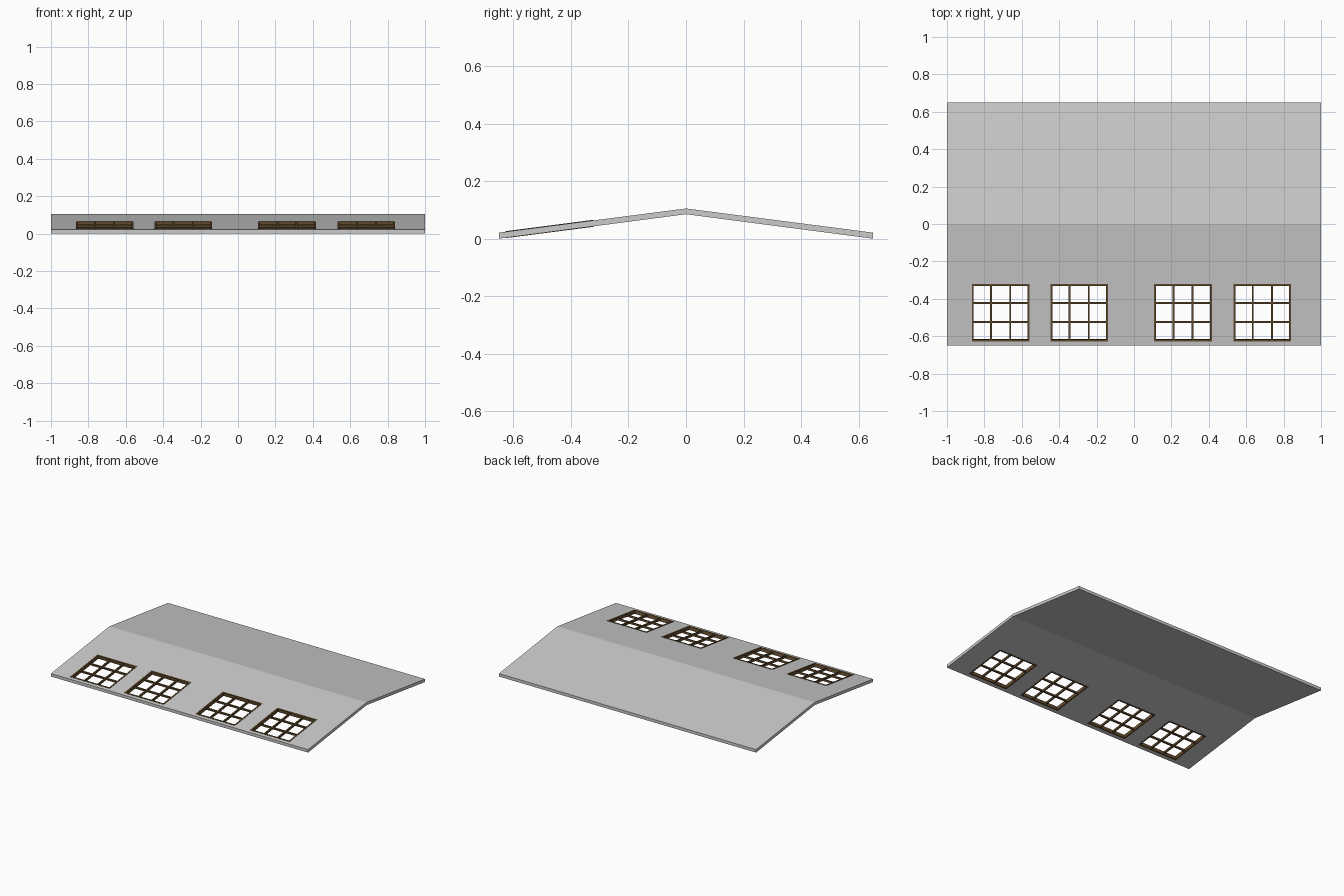
import bpy, bmesh, math
from mathutils import Matrix, Vector

if "Cube" in bpy.data.objects:
    bpy.data.objects.remove(bpy.data.objects["Cube"])

EAVE_Y, EAVE_Z, RIDGE_Z, THICK = 0.65, 0.021, 0.105, 0.02
SLOPE = math.atan2(RIDGE_Z - EAVE_Z, EAVE_Y)
WINDOW_X = (-0.713, -0.293, 0.262, 0.686)
WINDOW_Y, SIZE, BAR = -0.473, 0.308, 0.01

brown = bpy.data.materials.new("dark_wood")
brown.diffuse_color = (0.13, 0.075, 0.03, 1)
brown.use_nodes = True
brown.node_tree.nodes["Principled BSDF"].inputs["Base Color"].default_value = brown.diffuse_color


def make_object(name, bm, material=None):
    bmesh.ops.recalc_face_normals(bm, faces=bm.faces)
    mesh = bpy.data.meshes.new(name)
    bm.to_mesh(mesh)
    bm.free()
    if material:
        mesh.materials.append(material)
    ob = bpy.data.objects.new(name, mesh)
    bpy.context.collection.objects.link(ob)
    return ob


def box(bm, center, size):
    m = Matrix.Translation(center) @ Matrix.Diagonal((*size, 1))
    bmesh.ops.create_cube(bm, size=1, matrix=m)


def on_slope(x):
    # centre of the slab thickness, tilted with the front slope
    z = RIDGE_Z + WINDOW_Y * math.tan(SLOPE) - THICK / 2
    return Matrix.Translation((x, WINDOW_Y, z)) @ Matrix.Rotation(SLOPE, 4, 'X')


# Gabled roof slab: chevron profile extruded along x
bm = bmesh.new()
profile = [(-EAVE_Y, EAVE_Z), (0, RIDGE_Z), (EAVE_Y, EAVE_Z),
           (EAVE_Y, EAVE_Z - THICK - 0.001), (0, RIDGE_Z - THICK), (-EAVE_Y, EAVE_Z - THICK - 0.001)]
face = bm.faces.new([bm.verts.new((-1, y, z)) for y, z in profile])
ext = bmesh.ops.extrude_face_region(bm, geom=[face])
bmesh.ops.translate(bm, vec=(2, 0, 0),
                    verts=[v for v in ext["geom"] if isinstance(v, bmesh.types.BMVert)])
roof = make_object("roof", bm)

# Skylight openings
bm = bmesh.new()
for x in WINDOW_X:
    m = on_slope(x) @ Matrix.Diagonal((SIZE - 0.004, SIZE - 0.004, 0.1, 1))
    bmesh.ops.create_cube(bm, size=1, matrix=m)
cutter = make_object("opening_cutter", bm)
cutter.hide_render = True
cutter.hide_viewport = True
cutter.display_type = 'WIRE'
cut = roof.modifiers.new("openings", 'BOOLEAN')
cut.operation = 'DIFFERENCE'
cut.solver = 'EXACT'
cut.object = cutter

# Skylight frames, each with a three by three lattice
for i, x in enumerate(WINDOW_X):
    bm = bmesh.new()
    edge = (SIZE - BAR) / 2
    for s in (-1, 1):
        box(bm, Vector((s * edge, 0, 0)), (BAR, SIZE, THICK + 0.004))
        box(bm, Vector((0, s * edge, 0)), (SIZE - 2 * BAR, BAR, THICK + 0.004))
        box(bm, Vector((s * SIZE / 6, 0, 0)), (BAR, SIZE - 2 * BAR, 0.014))
        box(bm, Vector((0, s * SIZE / 6, 0)), (SIZE - 2 * BAR, BAR, 0.012))
    bm.transform(on_slope(x))
    make_object(f"skylight_frame_{i + 1}", bm, brown)
